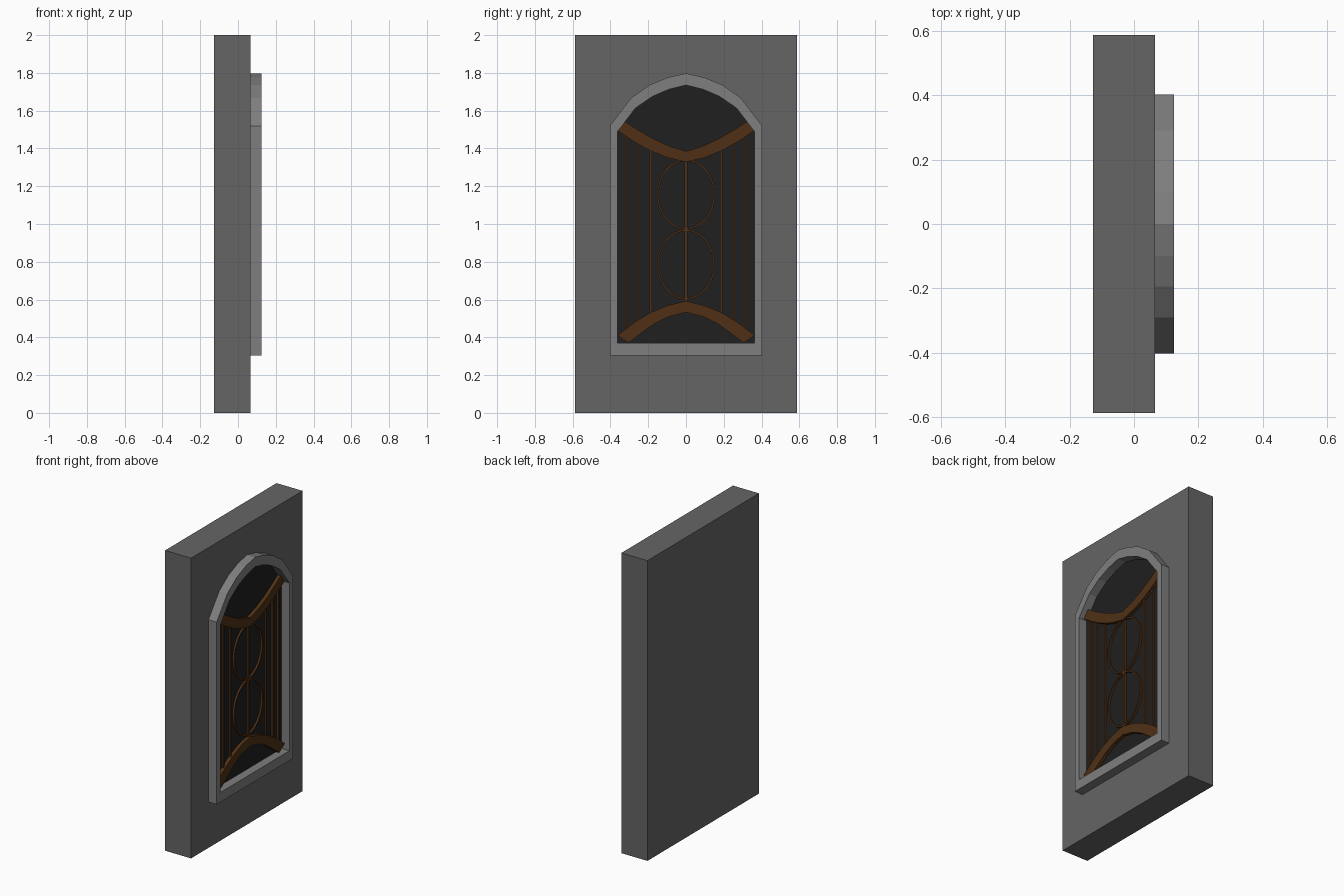
import bpy, bmesh, math

if "Cube" in bpy.data.objects:
    bpy.data.objects.remove(bpy.data.objects["Cube"])


def material(name, r, g, b):
    m = bpy.data.materials.new(name)
    m.diffuse_color = (r, g, b, 1)
    m.use_nodes = True
    m.node_tree.nodes["Principled BSDF"].inputs["Base Color"].default_value = m.diffuse_color
    return m


STONE = material("wall_stone", 0.13, 0.13, 0.13)
TRIM = material("trim_stone", 0.21, 0.21, 0.21)
DARK = material("dark_glass", 0.014, 0.014, 0.014)
BRONZE = material("bronze", 0.08, 0.03, 0.008)
FACE = 0.065  # x of the wall's outer face


def finish(bm, name, mat):
    bmesh.ops.recalc_face_normals(bm, faces=bm.faces)
    me = bpy.data.meshes.new(name)
    bm.to_mesh(me)
    bm.free()
    me.materials.append(mat)
    ob = bpy.data.objects.new(name, me)
    bpy.context.collection.objects.link(ob)
    return ob


def prism(name, outline, x0, x1, mat):
    """Extrude a (y, z) outline along x."""
    bm = bmesh.new()
    a = [bm.verts.new((x0, y, z)) for y, z in outline]
    b = [bm.verts.new((x1, y, z)) for y, z in outline]
    bm.faces.new(a)
    bm.faces.new(b)
    for i in range(len(a)):
        j = (i + 1) % len(a)
        bm.faces.new((a[i], a[j], b[j], b[i]))
    return finish(bm, name, mat)


def band(name, outer, inner, x0, x1, mat, closed):
    """Rectangular-section strip between two matching (y, z) paths."""
    bm = bmesh.new()
    rows = [[bm.verts.new((x, y, z)) for x, (y, z) in
             ((x0, o), (x1, o), (x1, i), (x0, i))] for o, i in zip(outer, inner)]
    n = len(rows)
    for k in range(n if closed else n - 1):
        p, q = rows[k], rows[(k + 1) % n]
        for s in range(4):
            t = (s + 1) % 4
            bm.faces.new((p[s], p[t], q[t], q[s]))
    if not closed:
        bm.faces.new(rows[0])
        bm.faces.new(rows[-1])
    return finish(bm, name, mat)


def mirrored(half):
    """Complete a path that starts on the centre line."""
    return [(-y, z) for y, z in reversed(half[1:])] + half


def rect(y0, y1, z0, z1):
    return [(y0, z0), (y1, z0), (y1, z1), (y0, z1)]


# Wall slab
prism("wall", rect(-0.587, 0.587, 0, 2), -0.127, FACE, STONE)

# Arched surround and the dark pane inside it
outer = mirrored([(0, 1.798), (0.1, 1.775), (0.195, 1.735), (0.29, 1.668), (0.403, 1.52), (0.403, 0.305)])
inner = mirrored([(0, 1.735), (0.09, 1.713), (0.178, 1.675), (0.268, 1.613), (0.363, 1.488), (0.363, 0.37)])
band("arched_surround", outer, inner, FACE, 0.125, TRIM, True)
prism("pane", inner, FACE - 0.002, FACE + 0.002, DARK)

# Curved rails at the top and bottom of the grille
top_hi = [(0, 1.385), (0.095, 1.415), (0.18, 1.455), (0.265, 1.505), (0.33, 1.548)]
top_lo = [(0, 1.328), (0.1, 1.352), (0.19, 1.388), (0.28, 1.438), (0.363, 1.495)]
bot_hi = [(0, 0.592), (0.1, 0.568), (0.19, 0.53), (0.28, 0.475), (0.363, 0.41)]
bot_lo = [(0, 0.532), (0.09, 0.51), (0.17, 0.47), (0.24, 0.42), (0.305, 0.37)]
band("upper_rail", mirrored(top_hi), mirrored(top_lo), FACE, 0.09, BRONZE, False)
band("lower_rail", mirrored(bot_hi), mirrored(bot_lo), FACE, 0.09, BRONZE, False)


def height(path, y):
    """z of a rail edge at a given y."""
    for (y0, z0), (y1, z1) in zip(path, path[1:]):
        if y <= y1:
            return z0 + (z1 - z0) * (y - y0) / (y1 - y0)


# Vertical bars, ending just inside the rails
for i, y in enumerate((-0.318, -0.26, -0.187, 0, 0.187, 0.26, 0.318)):
    w = 0.008 if y == 0 else 0.006
    z0, z1 = height(bot_hi, abs(y)) - 0.012, height(top_lo, abs(y)) + 0.012
    prism(f"grille_bar_{i + 1}", rect(y - w, y + w, z0, z1), FACE, 0.08, BRONZE)


def ellipse(cz, ry, rz, n=32):
    return [(ry * math.cos(2 * math.pi * k / n), cz + rz * math.sin(2 * math.pi * k / n)) for k in range(n)]


# Two stacked oval rings
for name, cz in (("upper_ring", 1.157), ("lower_ring", 0.786)):
    band(name, ellipse(cz, 0.154, 0.186), ellipse(cz, 0.144, 0.176), FACE, 0.08, BRONZE, True)
